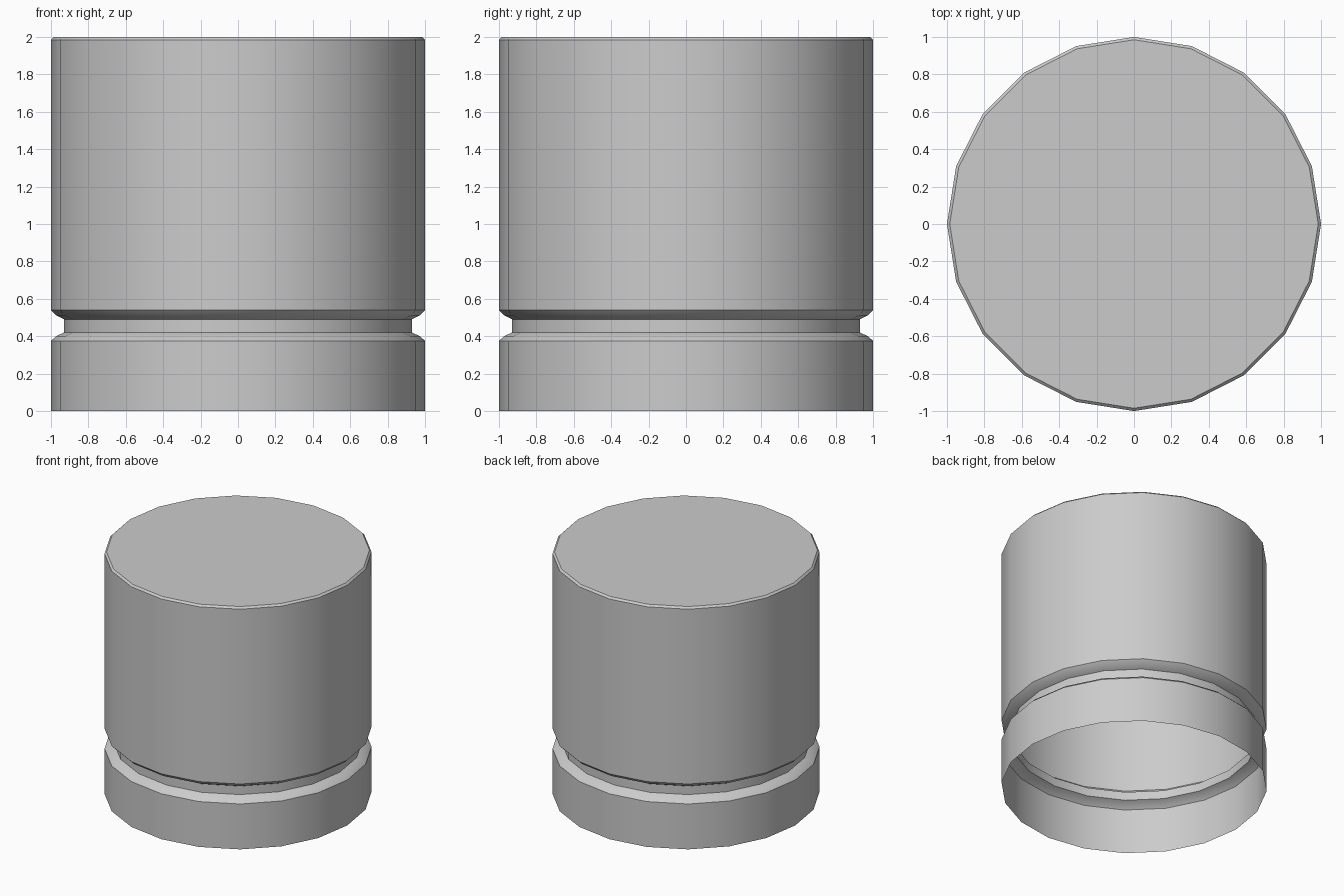
import bpy, bmesh, math

if "Cube" in bpy.data.objects:
    bpy.data.objects.remove(bpy.data.objects["Cube"])

SIDES = 20
# Profile (radius, height): lower band, groove, tall upper wall, bevelled rim
PROFILE = [(1, 0), (1, 0.375), (0.973, 0.40), (0.93, 0.42), (0.93, 0.49),
           (0.973, 0.512), (1, 0.54), (1, 1.985), (0.985, 2)]

bm = bmesh.new()


def ring(radius, height):
    step = 2 * math.pi / SIDES
    return [bm.verts.new((radius * math.cos(i * step), radius * math.sin(i * step), height))
            for i in range(SIDES)]


# Single-walled shell, open underneath
rings = [ring(r, z) for r, z in PROFILE]
for low, high in zip(rings, rings[1:]):
    for i in range(SIDES):
        j = (i + 1) % SIDES
        bm.faces.new((low[i], low[j], high[j], high[i]))

# Flat top
bm.faces.new(rings[-1])

mesh = bpy.data.meshes.new("grooved_cap")
bm.to_mesh(mesh)
bm.free()
cap = bpy.data.objects.new("grooved_cap", mesh)
bpy.context.collection.objects.link(cap)

# Smooth round the wall, sharp at the bevels
bpy.context.view_layer.objects.active = cap
cap.select_set(True)
bpy.ops.object.shade_smooth_by_angle(angle=math.radians(30))
